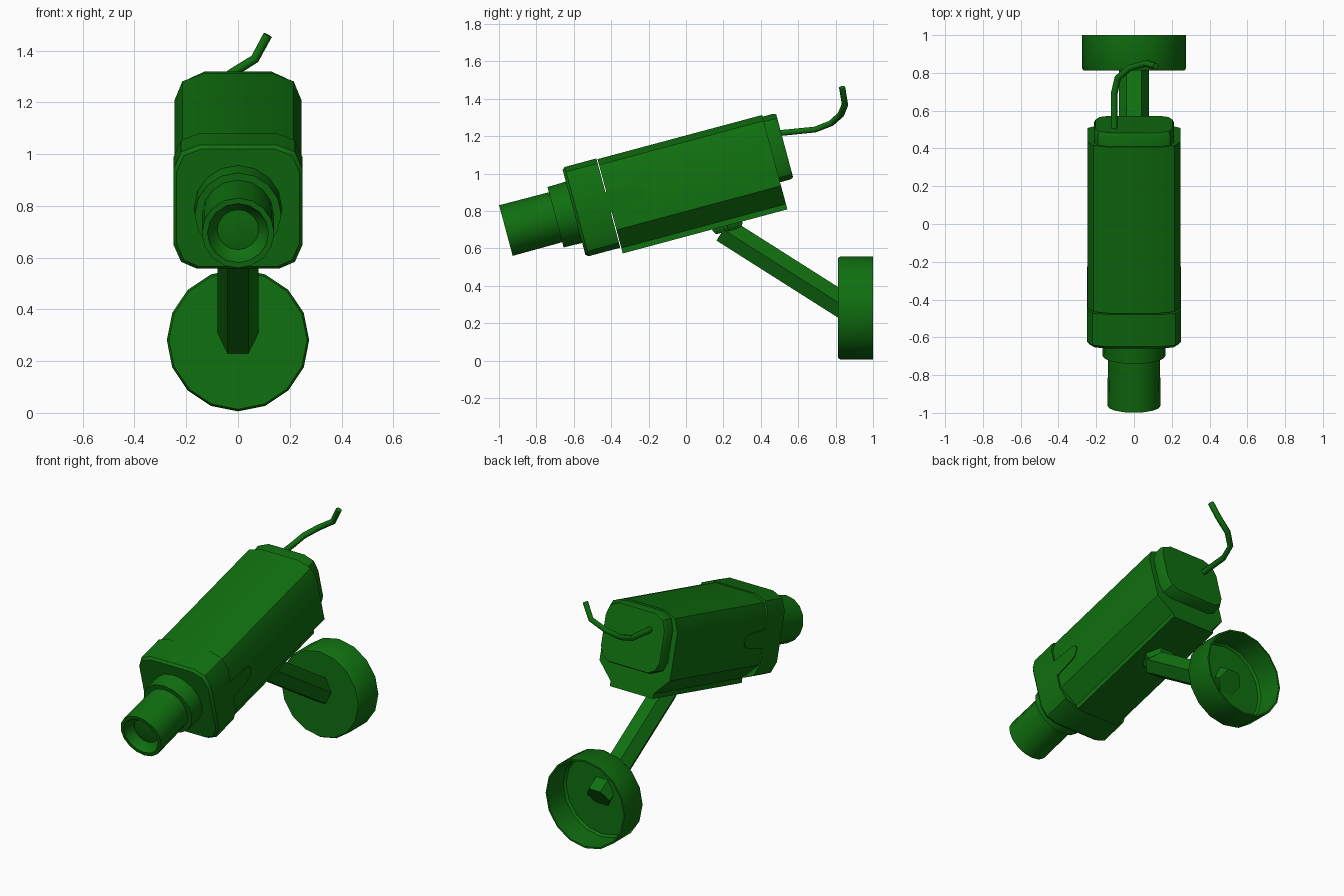
import bpy, bmesh, math
from mathutils import Matrix, Vector

if "Cube" in bpy.data.objects:
    bpy.data.objects.remove(bpy.data.objects["Cube"])

green = bpy.data.materials.new("green_paint")
green.diffuse_color = (0.005, 0.16, 0.005, 1)
green.use_nodes = True
green.node_tree.nodes["Principled BSDF"].inputs["Base Color"].default_value = green.diffuse_color

# Tilted frame of the camera: y runs along the lens axis, origin at the lens front
TILT = Matrix.Translation((0, -0.963, 0.695)) @ Matrix.Rotation(math.radians(15), 4, 'X')


def loft(name, rings, matrix=Matrix(), angle=35):
    """Skin a list of equal-length point rings and close both ends."""
    bm = bmesh.new()
    loops = [[bm.verts.new(p) for p in ring] for ring in rings]
    n = len(loops[0])
    for a, b in zip(loops, loops[1:]):
        for i in range(n):
            j = (i + 1) % n
            bm.faces.new((a[i], a[j], b[j], b[i]))
    bm.faces.new(loops[0])
    bm.faces.new(loops[-1])
    bmesh.ops.recalc_face_normals(bm, faces=bm.faces[:])
    bm.transform(matrix)
    mesh = bpy.data.meshes.new(name)
    bm.to_mesh(mesh)
    bm.free()
    for p in mesh.polygons:
        p.use_smooth = True
    mesh.set_sharp_from_angle(angle=math.radians(angle))
    mesh.materials.append(green)
    obj = bpy.data.objects.new(name, mesh)
    bpy.context.collection.objects.link(obj)
    return obj


def turned(name, profile, sides, matrix=Matrix()):
    """Round part about the y axis from (y, radius) pairs."""
    rings = [[(r * math.cos(2 * math.pi * i / sides), y, r * math.sin(2 * math.pi * i / sides))
              for i in range(sides)] for y, r in profile]
    return loft(name, rings, matrix)


def mirrored(half):
    """Complete a half cross-section (x, z) listed from top to bottom."""
    return half + [(-x, z) for x, z in reversed(half)]


def prism(name, half, stations):
    """Extrude a mirrored section along y; stations are (y, scale)."""
    sec = mirrored(half)
    mid = (max(z for _, z in sec) + min(z for _, z in sec)) / 2
    rings = [[(x * s, y, mid + (z - mid) * s) for x, z in sec] for y, s in stations]
    return loft(name, rings, TILT)


# Main housing with the narrow mounting rail underneath
prism("housing", [(.13, .242), (.215, .21), (.245, .135), (.245, -.15), (.15, -.25),
                  (.15, -.28)], [(.572, 1), (1.483, 1)])
# Front hood
prism("front_hood", [(.15, .247), (.22, .22), (.25, .15), (.25, -.15), (.22, -.22),
                     (.16, -.247)], [(.377, .95), (.392, 1), (.567, 1)])
# Rear cap
prism("rear_cap", [(.13, .233), (.19, .205), (.212, .14), (.212, -.05), (.19, -.105),
                   (.14, -.13)], [(1.47, 1), (1.54, 1), (1.557, .96)])
# Clips running back from the hood on both sides
clip = [(.55, .062), (.735, .044), (.762, .03), (.766, .005), (.743, -.03), (.706, -.042),
        (.55, -.055)]
for side, label in ((1, "right"), (-1, "left")):
    loft(f"{label}_clip", [[(side * x, y, z) for y, z in clip] for x in (.235, .25)], TILT)

# Lens ring and lens barrel with a recessed glass
turned("lens_ring", [(.39, .17), (.275, .167)], 16, TILT)
turned("lens_barrel", [(.30, .138), (0, .14), (0, .118), (.025, .105), (.05, .08), (.045, .04)],
       16, TILT)

# Mounting foot under the housing
foot = TILT @ Matrix.Translation((0, 1.15, -.27)) @ Matrix.Rotation(math.radians(-90), 4, 'X')
turned("mount_foot", [(0, .095), (.02, .095), (.04, .08)], 6, foot)

# Hexagonal arm down to the wall plate
top, end = Vector((0, .20, .70)), Vector((0, .87, .275))
d = end - top
arm = Matrix.Translation(top) @ Matrix.Rotation(math.atan2(d.z, d.y), 4, 'X')
turned("support_arm", [(0, .08), (d.length, .08)], 6, arm)

# Hollow wall plate, open at the back
turned("wall_plate", [(.832, .06), (.832, .25), (.845, .262), (1.0, .265), (1.0, .275),
                      (.825, .275), (.812, .267), (.812, .06)], 16,
       Matrix.Translation((0, 0, .281)))

# Cable leaving the rear cap
path = [(-.105, .48, 1.214), (-.105, .69, 1.235), (-.085, .775, 1.268), (-.02, .828, 1.315),
        (.065, .85, 1.368), (.115, .835, 1.46)]
curve = bpy.data.curves.new("cable", 'CURVE')
curve.dimensions = '3D'
curve.bevel_depth = .018
curve.bevel_resolution = 1
curve.use_fill_caps = True
spline = curve.splines.new('POLY')
spline.points.add(len(path) - 1)
for point, co in zip(spline.points, path):
    point.co = (*co, 1)
curve.materials.append(green)
bpy.context.collection.objects.link(bpy.data.objects.new("cable", curve))
